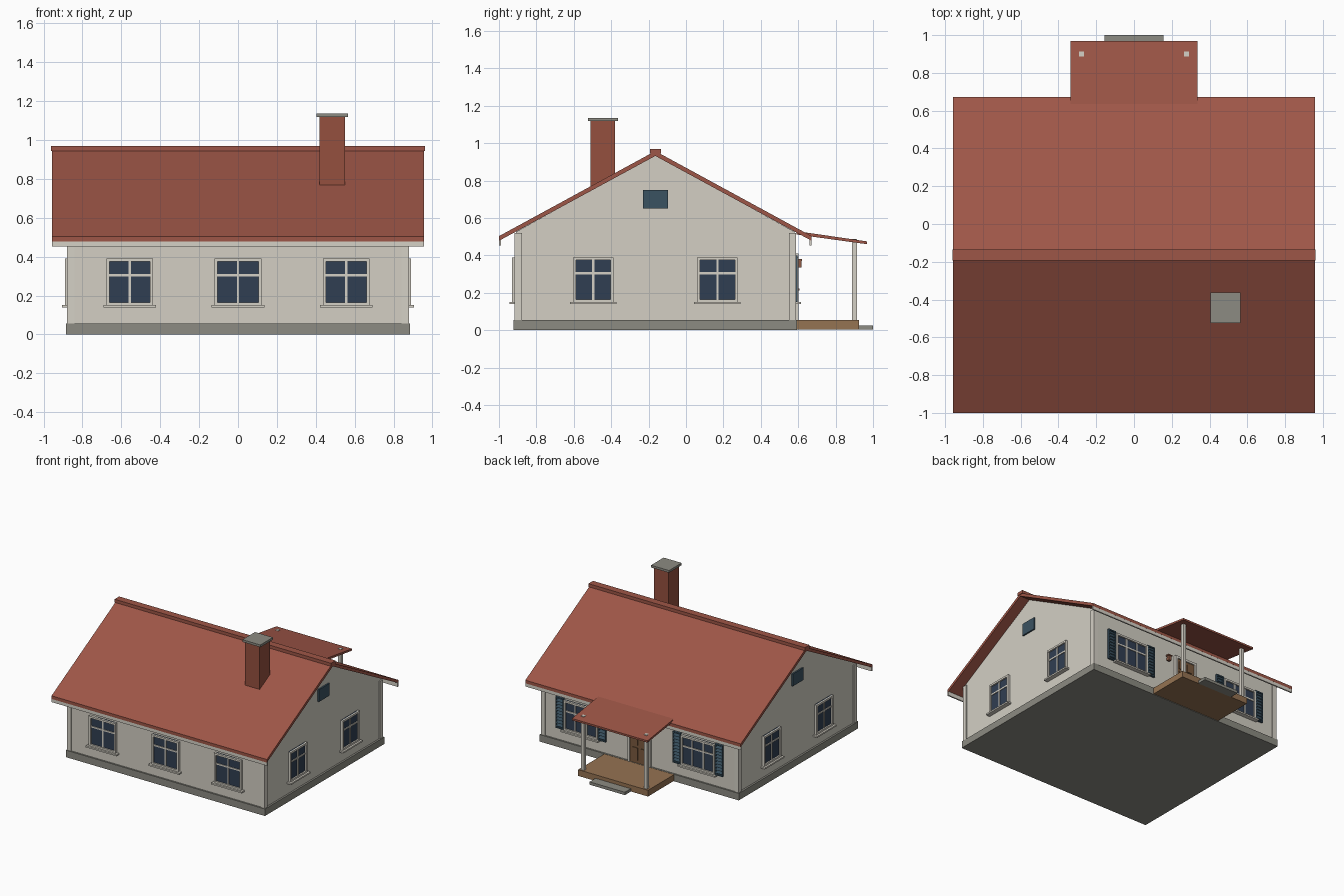
import bpy, bmesh, math
from mathutils import Matrix, Vector

cube = bpy.data.objects.get("Cube")
if cube:
    bpy.data.objects.remove(cube, do_unlink=True)


def material(name, hex_code):
    """Flat colour from an sRGB hex code, converted to linear."""
    rgb = [int(hex_code[i:i + 2], 16) / 255 for i in (0, 2, 4)]
    col = [c / 12.92 if c < 0.04 else ((c + 0.055) / 1.055) ** 2.4 for c in rgb] + [1]
    m = bpy.data.materials.new(name)
    m.use_nodes = True
    m.diffuse_color = col
    m.node_tree.nodes["Principled BSDF"].inputs["Base Color"].default_value = col
    return m


WALL = material("wall_plaster", "d3cfc4")
TRIM = material("cream_trim", "d5d1c6")
ROOF = material("red_roof", "9e5647")
BRICK = material("chimney_brick", "95503f")
STONE = material("grey_stone", "8c8b82")
GLASS = material("dark_glass", "303e52")
SHUTTER = material("blue_shutter", "3a5261")
DECK = material("deck_wood", "957352")
DOOR = material("door_wood", "7a5a3e")
COPPER = material("copper_lamp", "8d5a44")


def finish(name, bm, mat, xf=Matrix()):
    bmesh.ops.recalc_face_normals(bm, faces=bm.faces)
    bm.transform(xf)
    me = bpy.data.meshes.new(name)
    bm.to_mesh(me)
    bm.free()
    me.materials.append(mat)
    ob = bpy.data.objects.new(name, me)
    bpy.context.collection.objects.link(ob)
    return ob


def boxes(name, mat, items, xf=Matrix(), tilt=0):
    """Boxes given as (x0, x1, y0, y1, z0, z1), joined in one object."""
    bm = bmesh.new()
    for x0, x1, y0, y1, z0, z1 in items:
        centre = Vector((x0 + x1, y0 + y1, z0 + z1)) / 2
        size = Matrix.Diagonal((x1 - x0, y1 - y0, z1 - z0, 1))
        bmesh.ops.create_cube(bm, size=1, matrix=Matrix.Translation(centre)
                              @ Matrix.Rotation(tilt, 4, "X") @ size)
    return finish(name, bm, mat, xf)


def prism(name, mat, profile, half):
    """Closed (y, z) profile extruded along x from -half to half."""
    bm = bmesh.new()
    face = bm.faces.new([bm.verts.new((-half, y, z)) for y, z in profile])
    new = bmesh.ops.extrude_face_region(bm, geom=[face])["geom"]
    bmesh.ops.translate(bm, vec=(2 * half, 0, 0),
                        verts=[v for v in new if isinstance(v, bmesh.types.BMVert)])
    return finish(name, bm, mat)


MID = -0.164               # ridge position in y
WX, WY = 0.87, 0.745       # half size of the walls


def on_wall(side, u=0):
    """Wall frame: local x runs along the wall, local -y points outwards."""
    turn, dist, c = {"front": (0, WY, Vector((0, MID, 0))),
                     "back": (math.pi, WY, Vector((0, MID, 0))),
                     "left": (math.pi / 2, WX, Vector((0, MID, 0))),
                     "right": (-math.pi / 2, WX, Vector((0, MID, 0)))}[side]
    return (Matrix.Translation(c) @ Matrix.Rotation(turn, 4, "Z")
            @ Matrix.Translation((u, -dist, 0)))


# Foundation and walls with gables
boxes("foundation", STONE, [(-0.885, 0.885, MID - 0.758, MID + 0.758, 0, 0.056)])
prism("walls", WALL, [(MID - WY, 0.05), (MID + WY, 0.05), (MID + WY, 0.526),
                      (MID, 0.935), (MID - WY, 0.526)], WX)
for sx in (-1, 1):
    for sy in (-1, 1):
        cx, cy = sx * 0.86, MID + sy * 0.733
        boxes("corner_board", TRIM, [(cx - 0.019, cx + 0.019, cy - 0.019, cy + 0.019, 0.055, 0.52)])

# Main roof, ridge cap and eave boards
prism("main_roof", ROOF, [(-1, 0.478), (MID, 0.932), (0.672, 0.478),
                          (0.672, 0.503), (MID, 0.958), (-1, 0.503)], 0.957)
boxes("ridge_cap", ROOF, [(-0.962, 0.962, MID - 0.029, MID + 0.029, 0.944, 0.969)])
boxes("front_fascia", TRIM, [(-0.957, 0.957, -0.999, -0.988, 0.452, 0.489)])
boxes("back_fascia", TRIM, [(-0.957, 0.957, 0.66, 0.671, 0.452, 0.489)])

# Chimney
boxes("chimney", BRICK, [(0.42, 0.55, -0.51, -0.38, 0.7, 1.12)])
boxes("chimney_cap", STONE, [(0.405, 0.565, -0.523, -0.363, 1.118, 1.136)])


def window(side, u, width, bars):
    """Framed window with sill, vertical bars and one transom."""
    xf = on_wall(side, u)
    h, t, z0, z1 = width / 2, 0.015, 0.15, 0.39
    frame = [(-h, -h + t, -0.02, 0.01, z0, z1), (h - t, h, -0.02, 0.01, z0, z1),
             (-h, h, -0.02, 0.01, z1 - t, z1), (-h, h, -0.02, 0.01, z0, z0 + t),
             (-h, h, -0.014, 0.01, 0.299, 0.311),
             (-h - 0.016, h + 0.016, -0.035, 0.01, 0.139, 0.151)]
    for i in range(bars):
        x = -h + width * (i + 1) / (bars + 1)
        frame.append((x - 0.006, x + 0.006, -0.014, 0.01, z0, z1))
    boxes(side + "_window_frame", TRIM, frame, xf)
    boxes(side + "_window_glass", GLASS, [(-h + 0.005, h - 0.005, -0.008, 0.005, z0, z1)], xf)


for u in (-0.557, 0, 0.557):
    window("front", u, 0.24, 1)
for side in ("left", "right"):
    for u in (-0.332, 0.332):
        window(side, u, 0.216, 1)
    boxes(side + "_gable_vent", SHUTTER, [(-0.067, 0.067, -0.012, 0.01, 0.652, 0.75)], on_wall(side))

# Wide back windows with louvred shutters
for u in (-0.52, 0.52):
    window("back", u, 0.3, 2)
    for s in (-1, 1):
        xf = on_wall("back", u + s * 0.188)
        boxes("shutter_frame", SHUTTER, [
            (-0.034, 0.034, -0.006, 0.01, 0.15, 0.4),
            (-0.034, -0.025, -0.016, 0.01, 0.15, 0.4), (0.025, 0.034, -0.016, 0.01, 0.15, 0.4),
            (-0.034, 0.034, -0.016, 0.01, 0.15, 0.16), (-0.034, 0.034, -0.016, 0.01, 0.39, 0.4)], xf)
        slats = [0.175 + 0.025 * i for i in range(9)]
        boxes("shutter_slats", SHUTTER, [(-0.027, 0.027, -0.012, -0.007, z - 0.01, z + 0.01)
                                         for z in slats], xf, tilt=-0.5)

# Entrance door with panels, knob and wall lamp
door = on_wall("back")
boxes("door_frame", TRIM, [(-0.1, -0.082, -0.02, 0.01, 0.055, 0.41),
                           (0.082, 0.1, -0.02, 0.01, 0.055, 0.41),
                           (-0.1, 0.1, -0.02, 0.01, 0.392, 0.41)], door)
boxes("door_leaf", DOOR, [(-0.083, 0.083, -0.01, 0.01, 0.055, 0.393)], door)
boxes("door_panels", DOOR, [(x - 0.025, x + 0.025, -0.015, 0, z, z + h)
                            for x in (-0.038, 0.038)
                            for z, h in ((0.08, 0.1), (0.2, 0.09), (0.31, 0.06))], door)
boxes("door_knob", COPPER, [(0.062, 0.072, -0.025, 0, 0.212, 0.222)], door)
boxes("wall_lamp", COPPER, [(-0.182, -0.158, -0.036, -0.012, 0.335, 0.372),
                            (-0.188, -0.152, -0.04, -0.008, 0.37, 0.38),
                            (-0.176, -0.164, -0.015, 0.01, 0.345, 0.365)], door)

# Porch: deck, step, posts and sloping roof
boxes("porch_deck", DECK, [(-0.31, 0.31, 0.59, 0.925, 0.004, 0.054)])
boxes("porch_step", STONE, [(-0.157, 0.157, 0.925, 1.0, 0.003, 0.026)])
for x in (-0.279, 0.279):
    boxes("porch_post", TRIM, [(x - 0.013, x + 0.013, 0.888, 0.914, 0.05, 0.488)])
prism("porch_roof", ROOF, [(0.59, 0.512), (0.968, 0.46), (0.968, 0.475), (0.59, 0.53)], 0.336)
